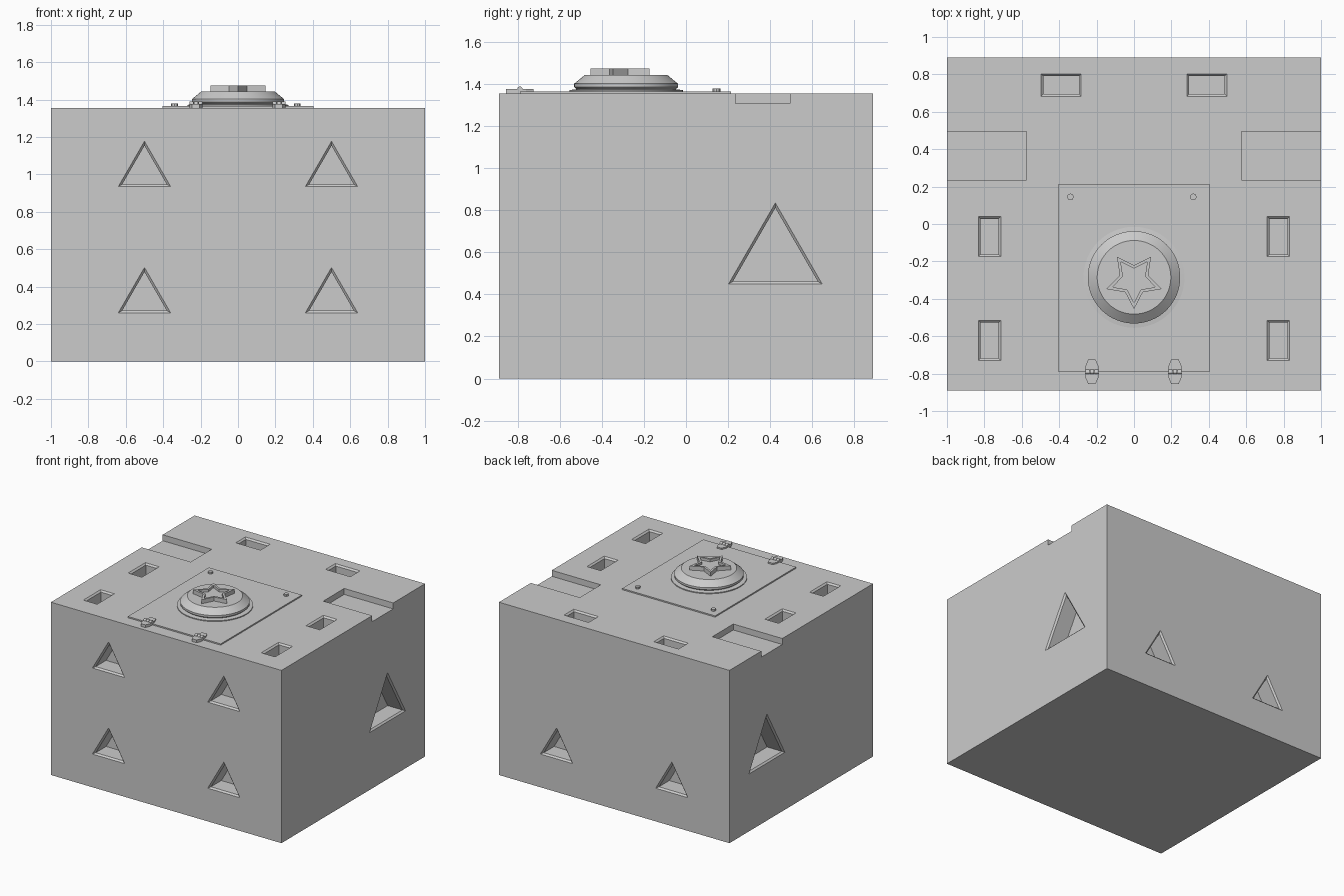
import bpy, bmesh, math
from mathutils import Matrix, Vector

if "Cube" in bpy.data.objects:
    bpy.data.objects.remove(bpy.data.objects["Cube"])

grey = bpy.data.materials.new("plain grey")
grey.use_nodes = True
grey.diffuse_color = (0.6, 0.6, 0.6, 1)
grey.node_tree.nodes["Principled BSDF"].inputs["Base Color"].default_value = (0.6, 0.6, 0.6, 1)

HX, HY, TOP = 1.0, 0.89, 1.355
PLATE_TOP = TOP + 0.01


def loft(name, loops, matrix=Matrix()):
    """Closed solid through rings of points, capped at both ends."""
    bm = bmesh.new()
    rings = [[bm.verts.new(matrix @ Vector(p)) for p in ring] for ring in loops]
    n = len(rings[0])
    for a, b in zip(rings, rings[1:]):
        for i in range(n):
            j = (i + 1) % n
            bm.faces.new((a[i], a[j], b[j], b[i]))
    bm.faces.new(rings[0])
    bm.faces.new(rings[-1])
    bmesh.ops.recalc_face_normals(bm, faces=bm.faces)
    mesh = bpy.data.meshes.new(name)
    bm.to_mesh(mesh)
    bm.free()
    mesh.materials.append(grey)
    ob = bpy.data.objects.new(name, mesh)
    bpy.context.collection.objects.link(ob)
    return ob


def rect(hx, hy, z):
    return [(-hx, -hy, z), (hx, -hy, z), (hx, hy, z), (-hx, hy, z)]


def ngon(r, z, n, turn=0.0):
    angles = [turn + math.tau * i / n for i in range(n)]
    return [(r * math.cos(a), r * math.sin(a), z) for a in angles]


def box(name, x0, x1, y0, y1, z0, z1):
    place = Matrix.Translation(((x0 + x1) / 2, (y0 + y1) / 2, 0))
    hx, hy = (x1 - x0) / 2, (y1 - y0) / 2
    return loft(name, [rect(hx, hy, z0), rect(hx, hy, z1)], place)


def cut(target, cutter):
    mod = target.modifiers.new("cut", "BOOLEAN")
    mod.operation = "DIFFERENCE"
    mod.solver = "EXACT"
    mod.object = cutter
    bpy.context.view_layer.objects.active = target
    bpy.ops.object.modifier_apply(modifier=mod.name)
    bpy.data.objects.remove(cutter)


# Recess steps: (inset, height above the face), chamfered lip then straight walls
CHAMFER = 0.012


def steps(depth):
    return [(-CHAMFER, CHAMFER), (CHAMFER, -CHAMFER), (CHAMFER, -depth)]


def triangle_cutter(width, depth, place):
    r = width / math.sqrt(3)
    return loft("cutter", [ngon(r - 2 * d, z, 3, math.pi / 2) for d, z in steps(depth)], place)


def slot_cutter(hx, hy, x, y, depth):
    return loft("cutter", [rect(hx - d, hy - d, z) for d, z in steps(depth)],
                Matrix.Translation((x, y, TOP)))


def wall(angle, distance, along, base, width):
    """Frame on a side wall: local x along it, y up, z outward."""
    spot = Vector((along, -distance, base + width / math.sqrt(12)))
    return (Matrix.Rotation(angle, 4, "Z") @ Matrix.Translation(spot)
            @ Matrix.Rotation(math.pi / 2, 4, "X"))


# Main block
block = box("block", -HX, HX, -HY, HY, 0, TOP)

for side in (-1, 1):
    # Triangular recesses on the front, back and sides
    for base in (0.26, 0.935):
        cut(block, triangle_cutter(0.28, 0.14, wall(0, HY, side * 0.5, base, 0.28)))
    cut(block, triangle_cutter(0.28, 0.14, wall(math.pi, HY, side * 0.5, 0.26, 0.28)))
    cut(block, triangle_cutter(0.445, 0.14,
                               wall(side * math.pi / 2, HX, side * 0.425, 0.45, 0.445)))
    # Rectangular slots in the top
    cut(block, slot_cutter(0.107, 0.06, side * 0.39, 0.742, 0.1))
    for y in (-0.067, -0.622):
        cut(block, slot_cutter(0.06, 0.107, side * 0.772, y, 0.1))
    # Shallow notches open to the sides
    x0, x1 = sorted((side * 0.575, side * 1.1))
    cut(block, box("cutter", x0, x1, 0.235, 0.495, TOP - 0.047, TOP + 0.1))

# Cover plate
box("cover_plate", -0.403, 0.403, -0.79, 0.215, TOP, PLATE_TOP)

# Round boss
profile = [(0.27, PLATE_TOP), (0.27, 1.372), (0.236, 1.376), (0.247, 1.386),
           (0.247, 1.402), (0.197, 1.443)]
boss = loft("round_boss", [ngon(r, z, 64) for r, z in profile],
            Matrix.Translation((0, -0.285, 0)))

# Star on the boss, with a sunken face
def star(scale, z):
    return [(scale * (0.155, 0.08)[i % 2] * math.cos(a), scale * (0.155, 0.08)[i % 2] * math.sin(a), z)
            for i, a in enumerate(math.pi * k / 5 - math.pi / 2 for k in range(10))]


loft("star", [star(1, 1.443), star(1, 1.475), star(0.78, 1.475), star(0.78, 1.455)],
     Matrix.Translation((0, -0.3, 0)))

# Screws
for name, x in (("right_screw", -0.34), ("left_screw", 0.317)):
    loft(name, [ngon(0.018, z, 8) for z in (PLATE_TOP, 1.379)],
         Matrix.Translation((x, 0.145, 0)))

# Hinges: tapered leaves with a knuckle in three parts
for name, x in (("right", -0.225), ("left", 0.219)):
    leaf = [(-0.02, -0.065), (0.02, -0.065), (0.035, -0.03), (0.035, 0.03),
            (0.02, 0.065), (-0.02, 0.065), (-0.035, 0.03), (-0.035, -0.03)]
    loft(name + "_hinge_leaf", [[(u, v, z) for u, v in leaf] for z in (TOP, 1.376)],
         Matrix.Translation((x, -0.79, 0)))
    for k, part in enumerate(("outer", "middle", "inner")):
        u = -0.035 + k * 0.0245
        loft(f"{name}_hinge_{part}_knuckle", [ngon(0.013, u, 12), ngon(0.013, u + 0.021, 12)],
             Matrix.Translation((x, -0.79, 1.376)) @ Matrix.Rotation(math.pi / 2, 4, "Y"))

# Smooth the boss sides, keep its rims sharp
bpy.ops.object.select_all(action="DESELECT")
boss.select_set(True)
bpy.context.view_layer.objects.active = boss
bpy.ops.object.shade_smooth_by_angle(angle=math.radians(30))
